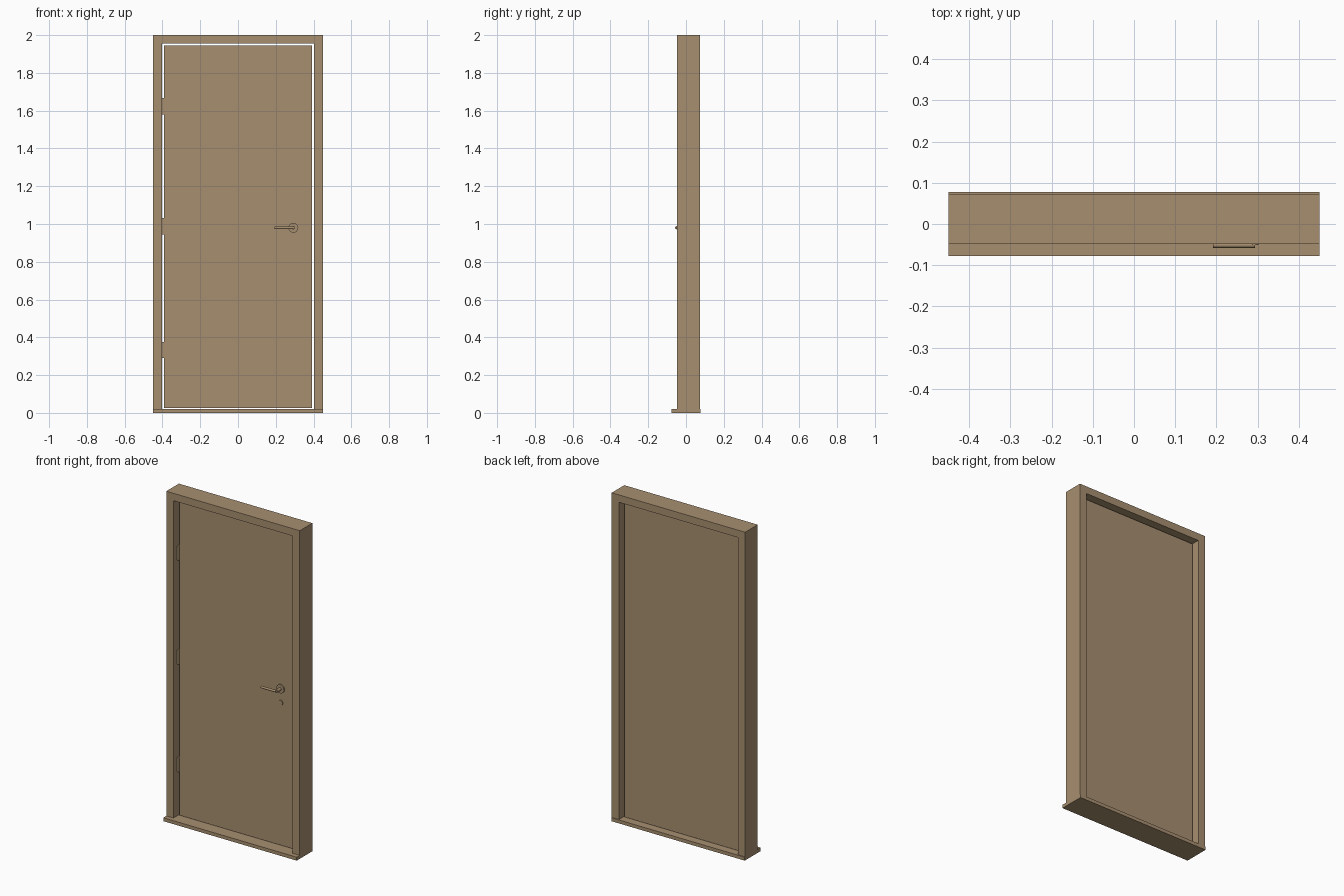
import bpy
import bmesh
from math import radians
from mathutils import Matrix, Vector

cube = bpy.data.objects.get("Cube")
if cube:
    bpy.data.objects.remove(cube, do_unlink=True)

tan = bpy.data.materials.new("tan_wood")
tan.use_nodes = True
COLOUR = (0.39, 0.275, 0.16, 1)
tan.diffuse_color = COLOUR
tan.node_tree.nodes["Principled BSDF"].inputs["Base Color"].default_value = COLOUR


def finish(name, bm, smooth=False):
    bmesh.ops.recalc_face_normals(bm, faces=bm.faces)
    mesh = bpy.data.meshes.new(name)
    bm.to_mesh(mesh)
    bm.free()
    mesh.materials.append(tan)
    obj = bpy.data.objects.new(name, mesh)
    bpy.context.collection.objects.link(obj)
    if smooth:
        bpy.ops.object.select_all(action='DESELECT')
        obj.select_set(True)
        bpy.context.view_layer.objects.active = obj
        bpy.ops.object.shade_smooth_by_angle(angle=radians(35))
    return obj


def box(name, low, high):
    low, high = Vector(low), Vector(high)
    bm = bmesh.new()
    bmesh.ops.create_cube(bm, size=1, matrix=Matrix.Translation((low + high) / 2)
                          @ Matrix.Diagonal((*(high - low), 1)))
    return finish(name, bm)


def rod(name, start, end, radius, sides=24):
    start, end = Vector(start), Vector(end)
    turn = (end - start).to_track_quat('Z', 'Y').to_matrix().to_4x4()
    bm = bmesh.new()
    bmesh.ops.create_cone(bm, cap_ends=True, segments=sides, radius1=radius,
                          radius2=radius, depth=(end - start).length,
                          matrix=Matrix.Translation((start + end) / 2) @ turn)
    return finish(name, bm, smooth=True)


W, IN = 0.45, 0.402              # outer and inner half widths of the frame
SILL, HEAD = 0.021, 1.955        # top of threshold, underside of head
FRONT, BACK = -0.048, 0.073
LEAF_FRONT, LEAF_BACK = -0.006, 0.034

# Frame: one arch-shaped profile pushed through its depth
bm = bmesh.new()
half = [(IN, HEAD), (IN, SILL), (W, SILL), (W, 2)]
outline = half + [(-x, z) for x, z in reversed(half)]
face = bm.faces.new([bm.verts.new((x, FRONT, z)) for x, z in outline])
pushed = bmesh.ops.extrude_face_region(bm, geom=[face], use_keep_orig=True)
bmesh.ops.translate(bm, vec=(0, BACK - FRONT, 0),
                    verts=[v for v in pushed["geom"] if isinstance(v, bmesh.types.BMVert)])
finish("door_frame", bm)

# Threshold and leaf
box("threshold", (-W, -0.077, 0), (W, 0.077, SILL))
box("door_leaf", (-0.391, LEAF_FRONT, 0.025), (0.391, LEAF_BACK, 1.946))

# Hinges bridging the gap
for place, z in (("lower", 0.333), ("middle", 0.988), ("upper", 1.623)):
    box(f"{place}_hinge", (-IN, -0.012, z - 0.043), (-0.389, LEAF_BACK - 0.01, z + 0.043))

# Lever handle and lock
HX, HZ, LEVER_Y = 0.293, 0.98, -0.051
rod("handle_rose", (HX, LEAF_FRONT, HZ), (HX, -0.014, HZ), 0.026)
rod("handle_neck", (HX, -0.014, HZ), (HX, LEVER_Y, HZ), 0.009)
rod("handle_lever", (HX, LEVER_Y, HZ), (0.192, LEVER_Y, HZ), 0.007, 16)
rod("lock_cylinder", (HX, LEAF_FRONT, 0.895), (HX, -0.012, 0.895), 0.015)
